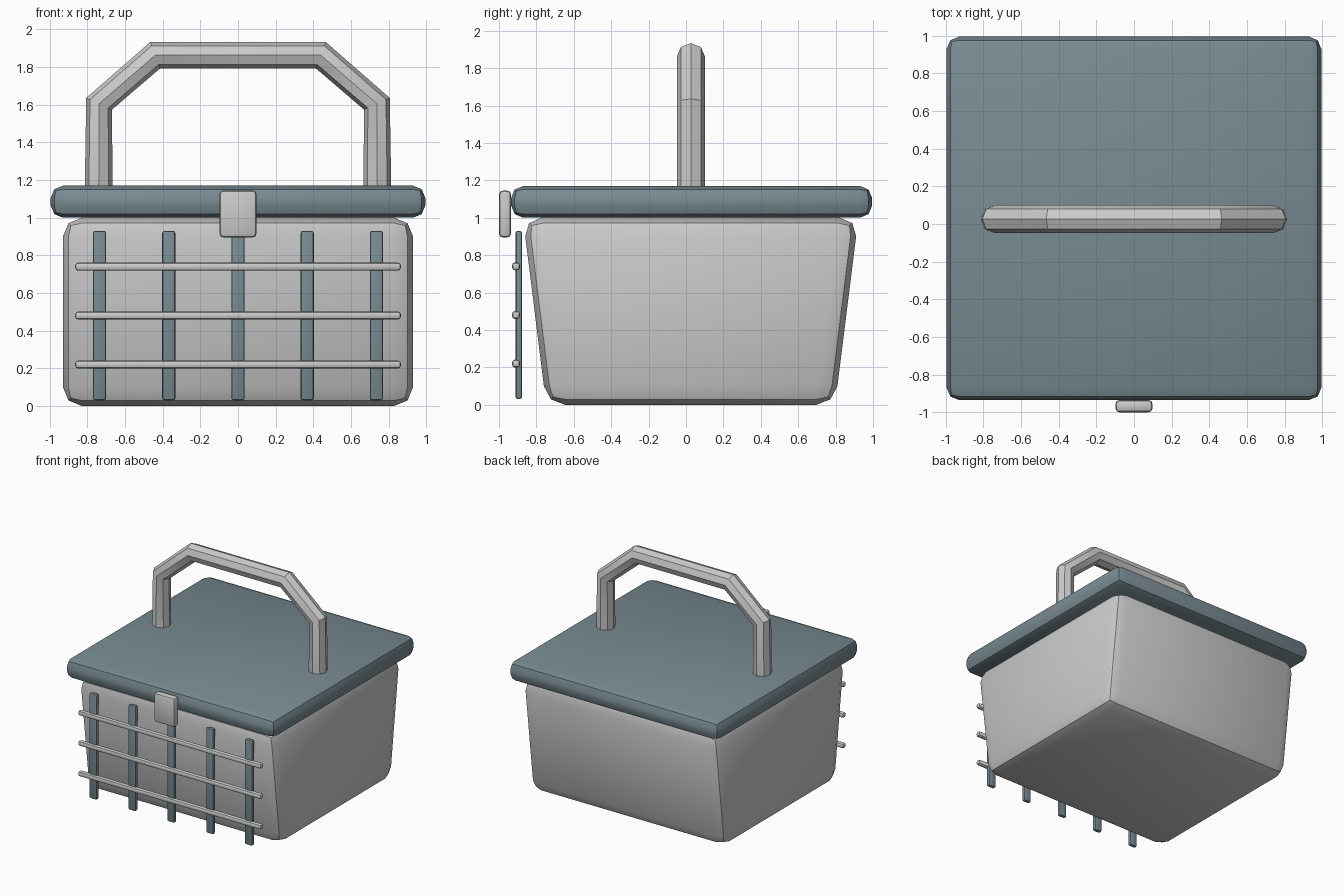
import bpy, math

if "Cube" in bpy.data.objects:
    bpy.data.objects.remove(bpy.data.objects["Cube"])

slate = bpy.data.materials.new("slate")
slate.diffuse_color = (0.19, 0.26, 0.29, 1)
slate.use_nodes = True
slate.node_tree.nodes["Principled BSDF"].inputs["Base Color"].default_value = slate.diffuse_color


def finish(ob, mat=None, angle=35):
    if mat:
        ob.data.materials.append(mat)
    bpy.ops.object.select_all(action='DESELECT')
    ob.select_set(True)
    bpy.context.view_layer.objects.active = ob
    bpy.ops.object.shade_smooth_by_angle(angle=math.radians(angle))


def rounded_box(name, lo, hi, bevel, mat=None, bottom_y=1.0, segments=2):
    """Box between two corners, optionally tapered in depth at the bottom."""
    bpy.ops.mesh.primitive_cube_add(
        size=1, location=[(a + b) / 2 for a, b in zip(lo, hi)])
    ob = bpy.context.object
    ob.name = name
    for v in ob.data.vertices:
        taper = bottom_y if v.co.z < 0 else 1
        v.co.x *= hi[0] - lo[0]
        v.co.y *= (hi[1] - lo[1]) * taper
        v.co.z *= hi[2] - lo[2]
    mod = ob.modifiers.new("bevel", 'BEVEL')
    mod.width = bevel
    mod.segments = segments
    bpy.ops.object.modifier_apply(modifier=mod.name)
    finish(ob, mat)
    return ob


# Basket body, narrower in depth at the base, and overhanging lid
rounded_box("basket_body", (-0.93, -0.872, 0), (0.93, 0.922, 1.0), 0.1, bottom_y=0.861)
rounded_box("lid", (-0.995, -0.935, 1.0), (0.995, 0.995, 1.17), 0.065, slate)

# Front latch
rounded_box("latch", (-0.098, -1.0, 0.895), (0.098, -0.935, 1.145), 0.02)

# Front lattice: upright slats crossed by thin rails
for i in range(5):
    x = -0.735 + i * 0.3675
    rounded_box(f"front_slat_{i + 1}", (x - 0.035, -0.911, 0.03),
                (x + 0.035, -0.877, 0.93), 0.012, slate)
for i in range(3):
    z = 0.22 + i * 0.26
    rounded_box(f"front_rail_{i + 1}", (-0.865, -0.93, z - 0.021),
                (0.865, -0.888, z + 0.021), 0.015)

# Carrying handle: octagonal tube along an angular arch
half = [(-0.74, 1.1), (-0.738, 1.605), (-0.44, 1.863)]
path = half + [(-x, z) for x, z in reversed(half)]
curve = bpy.data.curves.new("handle", 'CURVE')
curve.dimensions = '3D'
curve.bevel_depth = 0.075
curve.bevel_resolution = 2
curve.use_fill_caps = True
spline = curve.splines.new('POLY')
spline.points.add(len(path) - 1)
for p, (x, z) in zip(spline.points, path):
    p.co = (x, 0.026, z, 1)
handle = bpy.data.objects.new("handle", curve)
bpy.context.collection.objects.link(handle)
bpy.ops.object.select_all(action='DESELECT')
handle.select_set(True)
bpy.context.view_layer.objects.active = handle
bpy.ops.object.convert(target='MESH')
finish(bpy.context.object, angle=30)
